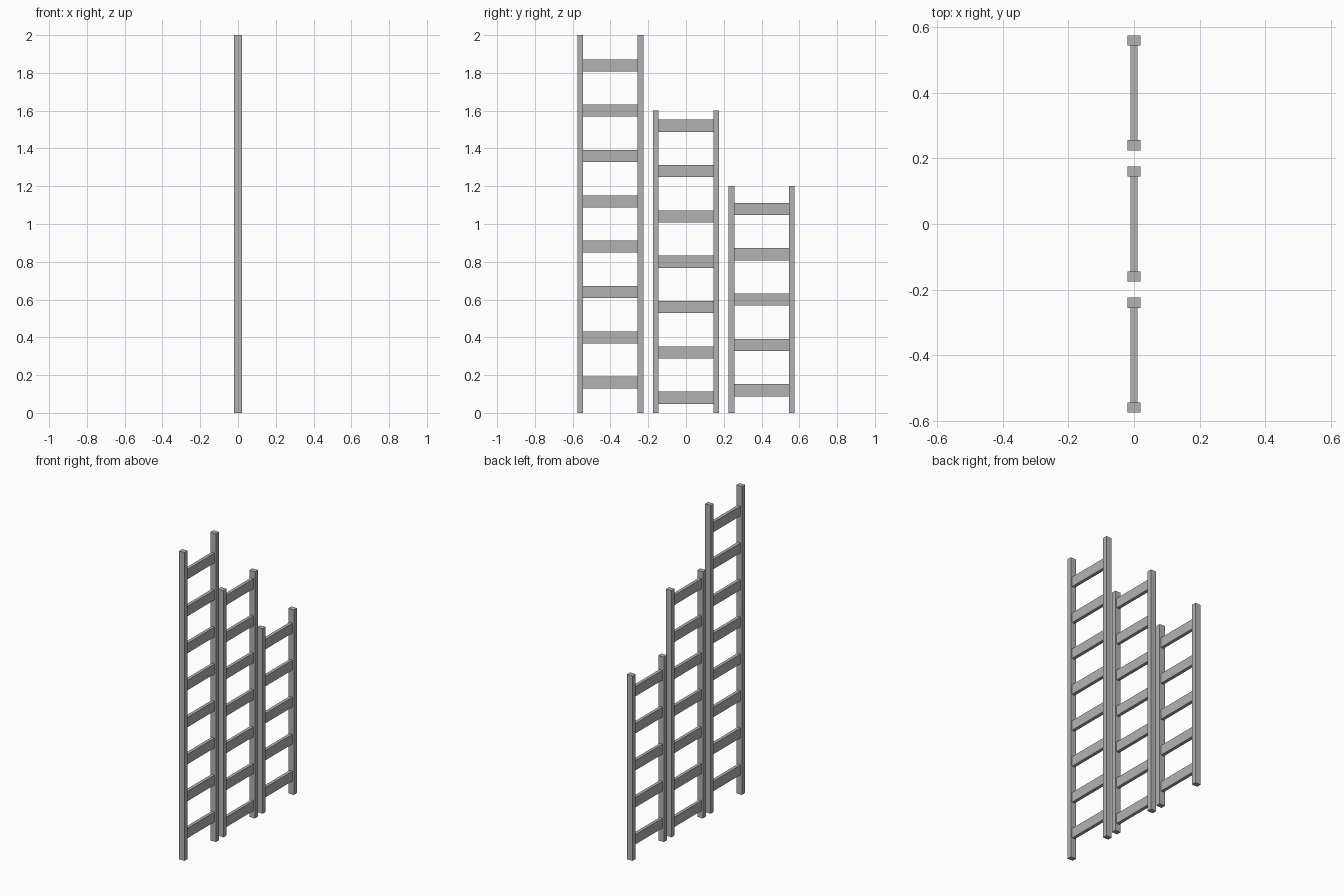
import bpy

cube = bpy.data.objects.get("Cube")
if cube:
    bpy.data.objects.remove(cube, do_unlink=True)

# Single grey material
grey = bpy.data.materials.new("plain grey")
grey.use_nodes = True
colour = (0.45, 0.45, 0.45, 1)
grey.diffuse_color = colour
grey.node_tree.nodes["Principled BSDF"].inputs["Base Color"].default_value = colour

POST_X, POST_Y = 0.04, 0.031
RUNG_X, RUNG_Z = 0.021, 0.064
POST_OFFSET = 0.16
SPACING = 0.24


def box(name, centre, size):
    bpy.ops.mesh.primitive_cube_add(size=1, location=centre)
    part = bpy.context.object
    part.name = name
    part.scale = size
    bpy.ops.object.transform_apply(location=False, rotation=False, scale=True)
    part.data.materials.append(grey)


def ladder(name, y, height, rungs):
    # Two uprights
    for side, label in ((-1, "front"), (1, "back")):
        box(f"{name}_{label}_post", (0, y + side * POST_OFFSET, height / 2),
            (POST_X, POST_Y, height))
    # Rungs, evenly spaced about mid height
    length = 2 * POST_OFFSET - POST_Y
    for i in range(rungs):
        z = height / 2 + (i - (rungs - 1) / 2) * SPACING
        box(f"{name}_rung_{i + 1}", (0, y, z), (RUNG_X, length, RUNG_Z))


ladder("tall_ladder", -0.4, 2.0, 8)
ladder("middle_ladder", 0, 1.6, 7)
ladder("short_ladder", 0.4, 1.2, 5)
